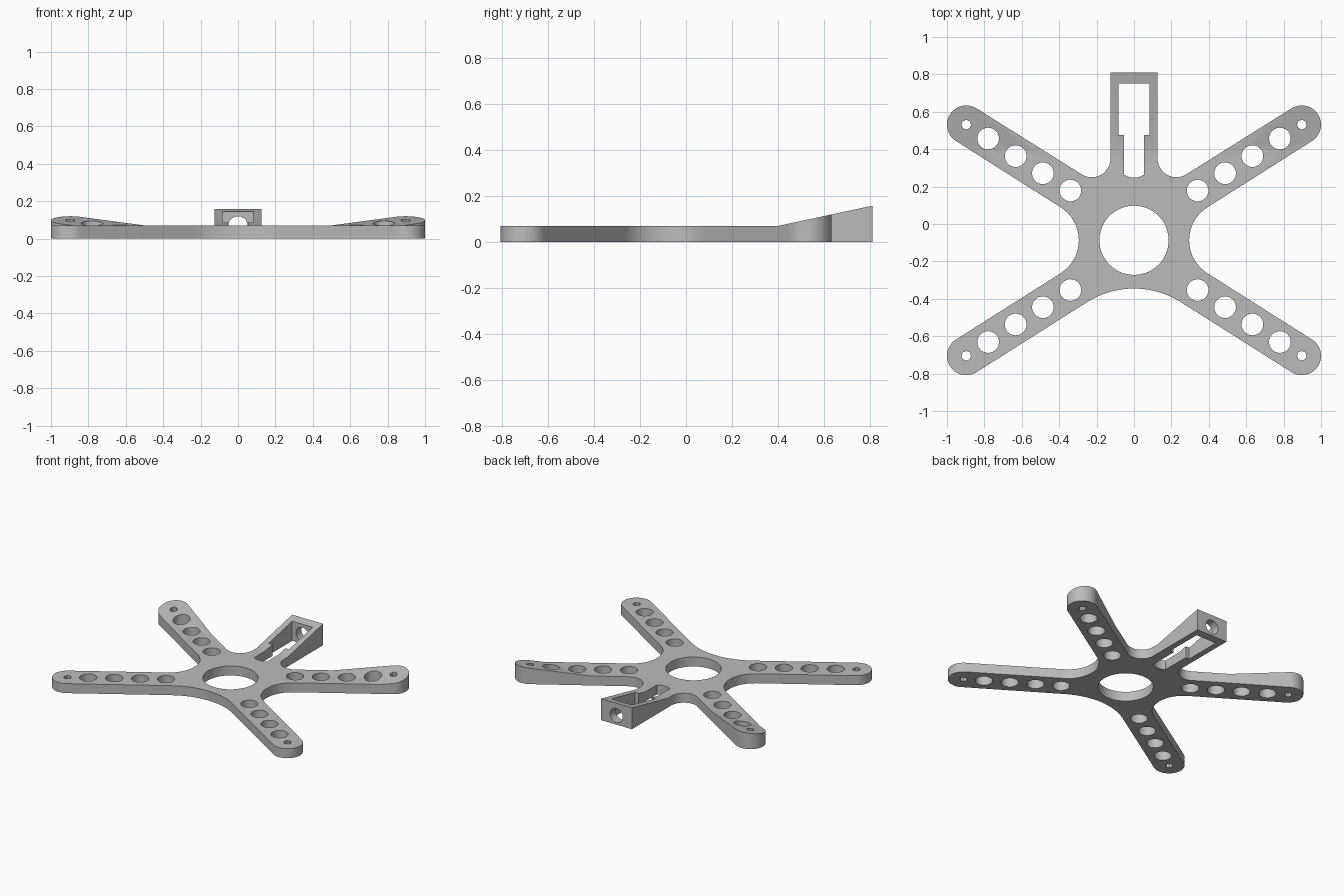
import bpy, bmesh, math

if "Cube" in bpy.data.objects:
    bpy.data.objects.remove(bpy.data.objects["Cube"])

THICK, RAMP_Y, END_Y, TOP_Z = 0.07, 0.40, 0.811, 0.158
MID_Y = -0.087          # symmetry line of the four arms
A = 32.3                # arm angle in degrees
TIP_X, TIP_DY, TIP_R = 0.897, 0.618, 0.103


def arc(cx, cy, r, a0, a1, n):
    """Points on an arc, both ends included."""
    return [(cx + r * math.cos(math.radians(a0 + (a1 - a0) * i / n)),
             cy + r * math.sin(math.radians(a0 + (a1 - a0) * i / n))) for i in range(n + 1)]


def circle(cx, cy, r, n):
    return arc(cx, cy, r, 0, 360, n)[:-1]


def mirrored(half):
    """Close a right-hand half profile by mirroring it in x."""
    return half + [(-x, y) for x, y in reversed(half) if x > 1e-5]


# Outer outline: belly arc, lower arm, waist fillet, upper arm, tail fillet, tail
outline = mirrored(
    arc(0, -0.813, 0.468, 90, 90 - A, 8)
    + arc(TIP_X, MID_Y - TIP_DY, TIP_R, -90 - A, 90 - A, 20)
    + arc(0.503, MID_Y, 0.208, 270 - A, 90 + A, 16)
    + arc(TIP_X, MID_Y + TIP_DY, TIP_R, A - 90, A + 90, 20)
    + arc(0.226, 0.35, 0.10, A - 90, -180, 14)
    + [(0.126, END_Y)])

# Stepped tail slot and round centre opening
slot = mirrored(arc(0, 0.345, 0.097, -90, -57, 5)
                + [(0.053, 0.475), (0.083, 0.475), (0.083, 0.75)])
loops = [outline, slot, circle(0, MID_Y, 0.185, 64)]

# Lightening holes and screw holes along each arm
for sx in (-1, 1):
    for sy in (-1, 1):
        for x, dy in ((0.34, 0.266), (0.487, 0.358), (0.633, 0.450), (0.78, 0.544)):
            loops.append(circle(sx * x, MID_Y + sy * dy, 0.058, 32))
        loops.append(circle(sx * TIP_X, MID_Y + sy * TIP_DY, 0.026, 8))

# Fill the flat profile, cut it at the ramp line and extrude
bm = bmesh.new()
for loop in loops:
    vs = [bm.verts.new((x, y, 0)) for x, y in loop]
    for i, v in enumerate(vs):
        bm.edges.new((v, vs[i - 1]))
bmesh.ops.triangle_fill(bm, edges=bm.edges[:], use_beauty=True, normal=(0, 0, 1))
bmesh.ops.bisect_plane(bm, geom=bm.verts[:] + bm.edges[:] + bm.faces[:],
                       plane_co=(0, RAMP_Y, 0), plane_no=(0, 1, 0))
ext = bmesh.ops.extrude_face_region(bm, geom=bm.faces[:])
# Top surface: flat plate rising into the tail ramp
slope = (TOP_Z - THICK) / (END_Y - RAMP_Y)
for v in ext["geom"]:
    if isinstance(v, bmesh.types.BMVert):
        v.co.z = THICK + max(0, v.co.y - RAMP_Y) * slope
bmesh.ops.recalc_face_normals(bm, faces=bm.faces[:])
mesh = bpy.data.meshes.new("frame_plate")
bm.to_mesh(mesh)
bm.free()
plate = bpy.data.objects.new("frame_plate", mesh)
bpy.context.collection.objects.link(plate)

grey = bpy.data.materials.new("light_grey")
grey.diffuse_color = (0.5, 0.5, 0.5, 1)
grey.use_nodes = True
grey.node_tree.nodes["Principled BSDF"].inputs["Base Color"].default_value = grey.diffuse_color
mesh.materials.append(grey)

# Round bore through the tail end wall
bpy.ops.mesh.primitive_cylinder_add(vertices=32, radius=0.052, depth=0.2,
                                    location=(0, 0.78, 0.068),
                                    rotation=(math.pi / 2, 0, 0))
cutter = bpy.context.object
cutter.name = "bore_cutter"
cutter.data.materials.append(grey)
mod = plate.modifiers.new("bore", "BOOLEAN")
mod.operation, mod.solver, mod.object = "DIFFERENCE", "EXACT", cutter
bpy.ops.object.select_all(action="DESELECT")
plate.select_set(True)
bpy.context.view_layer.objects.active = plate
bpy.ops.object.modifier_apply(modifier=mod.name)
bpy.data.objects.remove(cutter)
bpy.ops.object.shade_smooth_by_angle(angle=math.radians(30))
